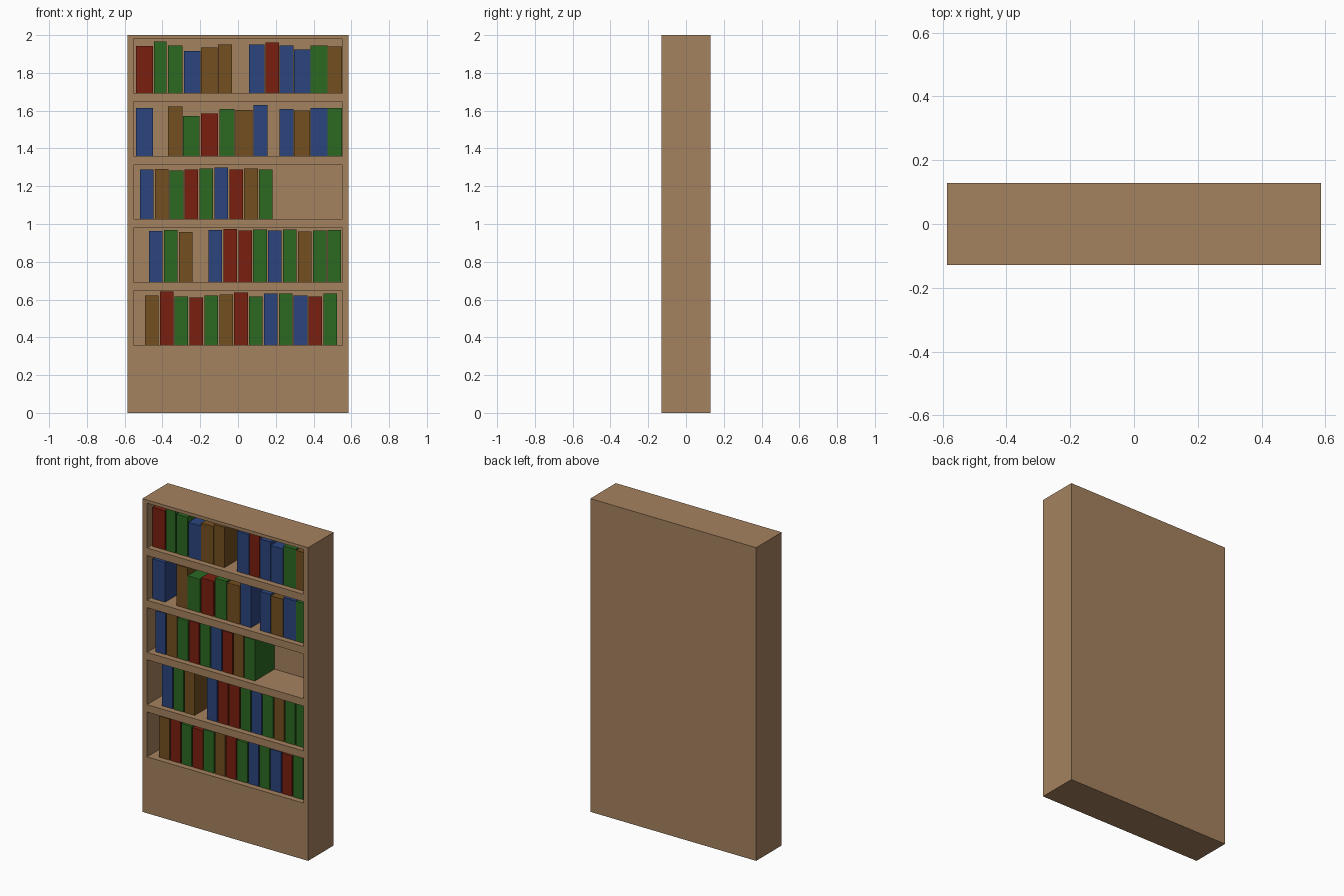
import bpy

if "Cube" in bpy.data.objects:
    bpy.data.objects.remove(bpy.data.objects["Cube"])

W, D, H = 0.586, 0.129, 2.0           # half width, half depth, height
IN_X, IN_BACK = 0.552, 0.107          # inside half width, back panel face
SHELF_Z, PITCH, OPEN_H = 0.36, 0.3333, 0.286
BOOK_Y = (-0.092, IN_BACK)


def material(name, rgb):
    m = bpy.data.materials.new(name)
    m.diffuse_color = (*rgb, 1)
    m.use_nodes = True
    m.node_tree.nodes["Principled BSDF"].inputs["Base Color"].default_value = m.diffuse_color
    return m


wood = material("wood", (0.376, 0.223, 0.115))
COVERS = {
    "R": ("red", material("red cover", (0.195, 0.014, 0.005))),
    "G": ("green", material("green cover", (0.025, 0.144, 0.016))),
    "B": ("blue", material("blue cover", (0.025, 0.060, 0.216))),
    "Y": ("brown", material("brown cover", (0.174, 0.080, 0.014))),
}


def box(name, x, y, z, mat):
    """Box from (min, max) ranges on each axis."""
    v = [(a, b, c) for a in x for b in y for c in z]
    f = [(0, 1, 3, 2), (4, 6, 7, 5), (0, 4, 5, 1),
         (2, 3, 7, 6), (0, 2, 6, 4), (1, 5, 7, 3)]
    me = bpy.data.meshes.new(name)
    me.from_pydata(v, [], f)
    me.materials.append(mat)
    ob = bpy.data.objects.new(name, me)
    bpy.context.collection.objects.link(ob)
    return ob


# Case: solid block with five shelf openings cut into the front
case = box("bookcase", (-W, W), (-D, D), (0, H), wood)
bpy.context.view_layer.objects.active = case
for i in range(5):
    z = SHELF_Z + i * PITCH
    cutter = box("opening_cutter", (-IN_X, IN_X), (-D - 0.1, IN_BACK), (z, z + OPEN_H), wood)
    cutter.hide_render = True
    mod = case.modifiers.new("opening", "BOOLEAN")
    mod.object, mod.operation, mod.solver = cutter, "DIFFERENCE", "EXACT"
    bpy.ops.object.modifier_apply(modifier=mod.name)
    bpy.data.objects.remove(cutter)


def book(shelf, x0, x1, height, key):
    colour, mat = COVERS[key]
    z = SHELF_Z + shelf * PITCH
    box(f"{colour}_book", (x0, x1), BOOK_Y, (z, z + height), mat)


# Lower three shelves: evenly spaced books (start x, colours, heights in mm; "-" is a gap)
EVEN = [
    (-0.493, "YRGRGYRGBGBRG",
     [262, 283, 257, 251, 262, 267, 278, 257, 272, 272, 262, 257, 272]),
    (-0.471, "BGY-BRRGBGYGG",
     [270, 275, 265, 0, 275, 281, 272, 277, 272, 277, 267, 272, 275]),
    (-0.519, "BYGRGBRYG",
     [262, 265, 257, 262, 267, 272, 262, 267, 262]),
]
for shelf, (start, keys, heights) in enumerate(EVEN):
    for i, (key, h) in enumerate(zip(keys, heights)):
        if key != "-":
            x = start + i * 0.0788
            book(shelf, x, x + 0.072, h / 1000, key)

# Upper two shelves: books of mixed width (left x, right x, height)
MIXED = [
    ("BYGRGYBBYBG", [
        (-.539, -.451, .254), (-.370, -.293, .262), (-.292, -.205, .212),
        (-.197, -.107, .225), (-.097, -.018, .249), (-.012, .077, .243),
        (.083, .157, .270), (.220, .294, .249), (.297, .382, .241),
        (.385, .473, .254), (.475, .551, .254)]),
    ("RGGBYYBRBBGY", [
        (-.540, -.451, .249), (-.446, -.378, .273), (-.371, -.293, .251),
        (-.287, -.198, .222), (-.196, -.108, .241), (-.106, -.031, .257),
        (.057, .141, .257), (.146, .217, .267), (.221, .294, .251),
        (.296, .383, .230), (.385, .473, .251), (.475, .550, .246)]),
]
for shelf, (keys, sizes) in enumerate(MIXED, start=3):
    for key, (x0, x1, h) in zip(keys, sizes):
        book(shelf, x0, x1, h, key)
